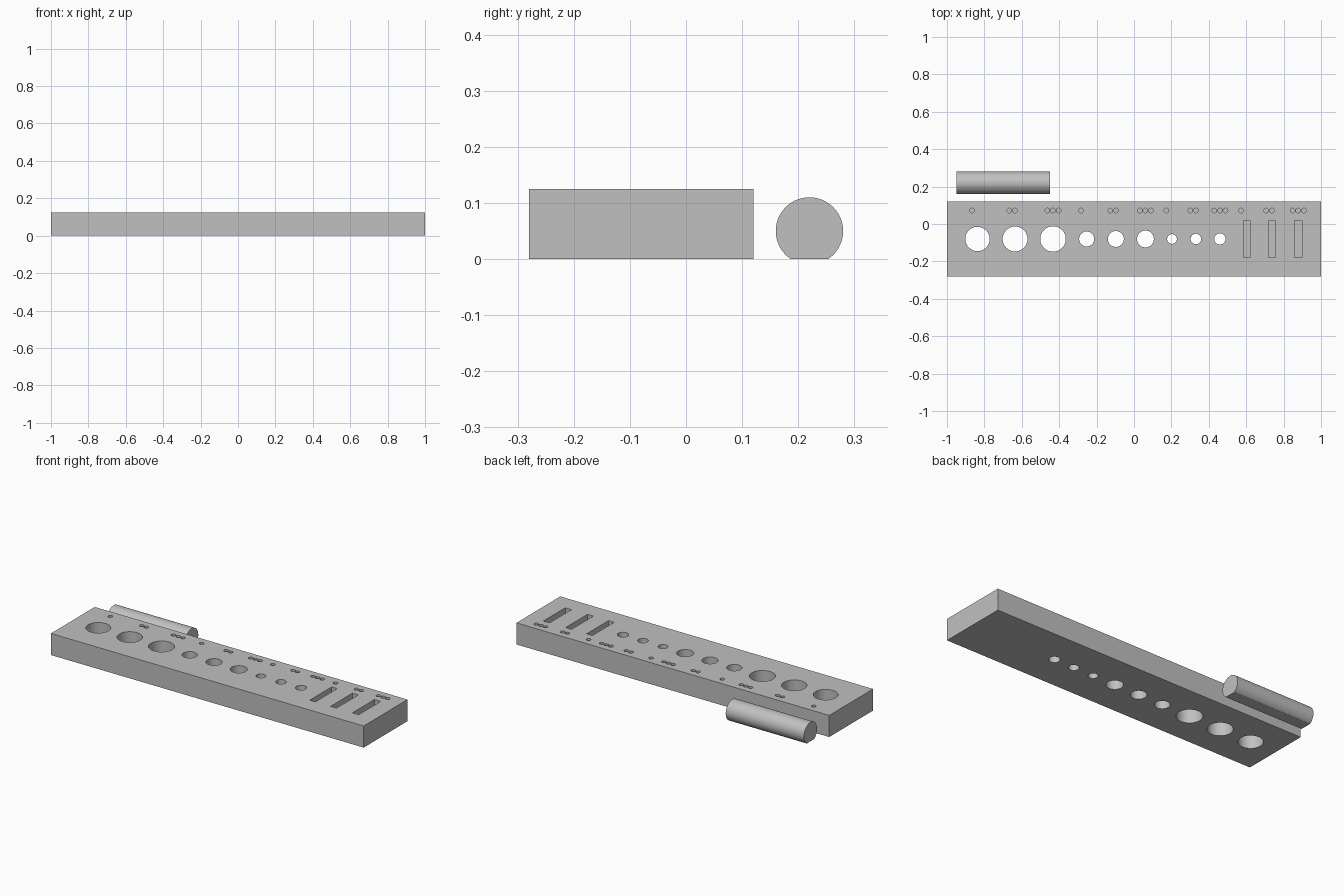
import bpy, bmesh, math
from mathutils import Matrix

if "Cube" in bpy.data.objects:
    bpy.data.objects.remove(bpy.data.objects["Cube"])

grey = bpy.data.materials.new("plain_grey")
grey.use_nodes = True
colour = (0.53, 0.53, 0.53, 1)
grey.diffuse_color = colour
grey.node_tree.nodes["Principled BSDF"].inputs["Base Color"].default_value = colour

TOP = 0.125
ROW_Y = -0.08
DOT_Y = 0.072


def add_box(bm, x, y, z, sx, sy, sz):
    place = Matrix.Translation((x, y, z)) @ Matrix.Diagonal((sx, sy, sz, 1))
    bmesh.ops.create_cube(bm, size=1, matrix=place)


def add_cylinder(bm, radius, depth, place, segments=64):
    bmesh.ops.create_cone(bm, cap_ends=True, segments=segments, radius1=radius,
                          radius2=radius, depth=depth, matrix=place)


def make_object(name, bm):
    mesh = bpy.data.meshes.new(name)
    bm.to_mesh(mesh)
    bm.free()
    mesh.materials.append(grey)
    obj = bpy.data.objects.new(name, mesh)
    bpy.context.collection.objects.link(obj)
    return obj


def select_only(obj):
    bpy.ops.object.select_all(action="DESELECT")
    obj.select_set(True)
    bpy.context.view_layer.objects.active = obj


# Gauge block
bm = bmesh.new()
add_box(bm, 0, ROW_Y, TOP / 2, 2, 0.4, TOP)
block = make_object("gauge_block", bm)

# Cutter for through holes, blind slots and size-marking dots
holes = [(-0.837, 0.065), (-0.636, 0.0665), (-0.433, 0.068),
         (-0.253, 0.04), (-0.097, 0.0425), (0.061, 0.045),
         (0.203, 0.026), (0.331, 0.028), (0.459, 0.03)]
slots = [(0.603, 0.036), (0.737, 0.038), (0.878, 0.04)]
bm = bmesh.new()
for x, radius in holes:
    add_cylinder(bm, radius, 0.3, Matrix.Translation((x, ROW_Y, TOP / 2)))
for x, width in slots:
    add_box(bm, x, ROW_Y, TOP, width, 0.2, 0.2)
for i, (x, size) in enumerate(holes + slots):
    for k in range(i % 3 + 1):
        spot = Matrix.Translation((x + 0.03 * (k - 1), DOT_Y, TOP))
        add_cylinder(bm, 0.0125, 0.04, spot, 32)
cutter = make_object("hole_cutter", bm)
cutter.hide_render = True

cut = block.modifiers.new("holes", "BOOLEAN")
cut.operation = "DIFFERENCE"
cut.solver = "EXACT"
cut.object = cutter
select_only(block)
bpy.ops.object.modifier_apply(modifier=cut.name)
bpy.data.objects.remove(cutter)

# Test rod lying behind the block, with a flat underside
bm = bmesh.new()
add_cylinder(bm, 0.06, 0.5, Matrix.Translation((-0.7, 0.22, 0.05))
             @ Matrix.Rotation(math.pi / 2, 4, "Y"), 96)
cut_geom = bmesh.ops.bisect_plane(bm, geom=bm.verts[:] + bm.edges[:] + bm.faces[:],
                                  plane_co=(0, 0, 0), plane_no=(0, 0, 1),
                                  clear_inner=True)["geom_cut"]
open_edges = [e for e in bm.edges if e.is_boundary]
bmesh.ops.holes_fill(bm, edges=open_edges)
bmesh.ops.recalc_face_normals(bm, faces=bm.faces[:])
rod = make_object("test_rod", bm)

# Smooth curved walls, sharp rims
for obj in (block, rod):
    select_only(obj)
    bpy.ops.object.shade_smooth_by_angle(angle=math.radians(30))
